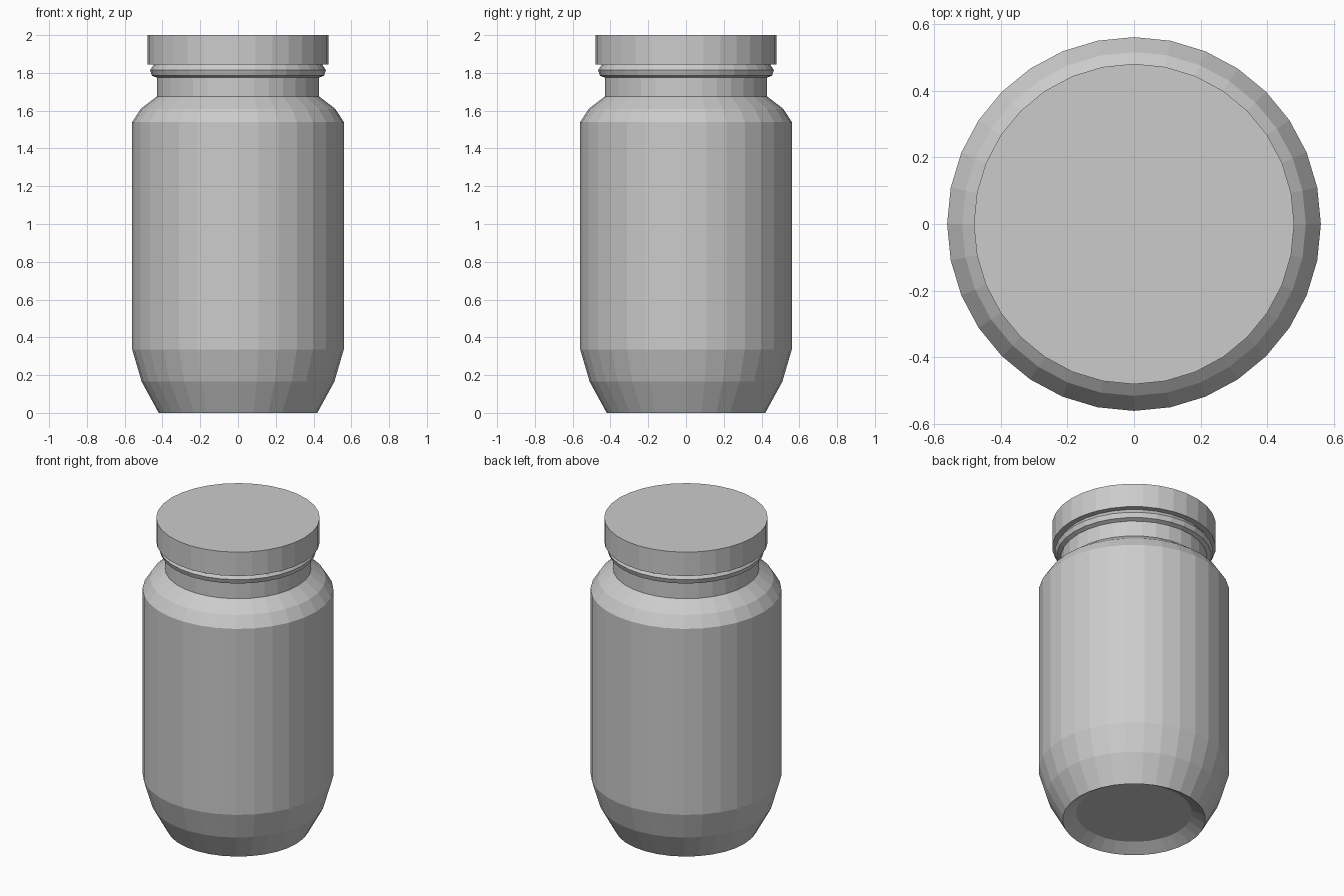
import bpy
import bmesh
from math import cos, sin, tau

SIDES = 32

cube = bpy.data.objects.get("Cube")
if cube:
    bpy.data.objects.remove(cube, do_unlink=True)

# One plain grey for the whole jar
grey = bpy.data.materials.new("plain grey")
grey.use_nodes = True
colour = (0.6, 0.6, 0.6, 1)
grey.diffuse_color = colour
grey.node_tree.nodes["Principled BSDF"].inputs["Base Color"].default_value = colour


def lathe(name, profile, cap_bottom=True, cap_top=True):
    """Turn a (radius, height) profile around z into a flat-faced solid."""
    bm = bmesh.new()
    rings = [[bm.verts.new((r * cos(tau * i / SIDES), r * sin(tau * i / SIDES), z))
              for i in range(SIDES)] for r, z in profile]
    for low, high in zip(rings, rings[1:]):
        for i in range(SIDES):
            j = (i + 1) % SIDES
            bm.faces.new((low[i], low[j], high[j], high[i]))
    if cap_bottom:
        bm.faces.new(rings[0][::-1])
    if cap_top:
        bm.faces.new(rings[-1])
    mesh = bpy.data.meshes.new(name)
    bm.to_mesh(mesh)
    bm.free()
    mesh.materials.append(grey)
    obj = bpy.data.objects.new(name, mesh)
    bpy.context.collection.objects.link(obj)
    return obj


# Jar: hollowed base, tapered foot, straight wall, shoulder, neck and bead
lathe("jar_body", [
    (0.34, 0.045), (0.42, 0), (0.51, 0.165), (0.56, 0.335),
    (0.56, 1.54), (0.515, 1.61), (0.43, 1.675), (0.43, 1.775),
    (0.455, 1.785), (0.465, 1.815), (0.445, 1.845),
], cap_top=False)

# Lid: plain flat disc resting on the rim
lathe("lid", [(0.48, 1.845), (0.48, 2)])
